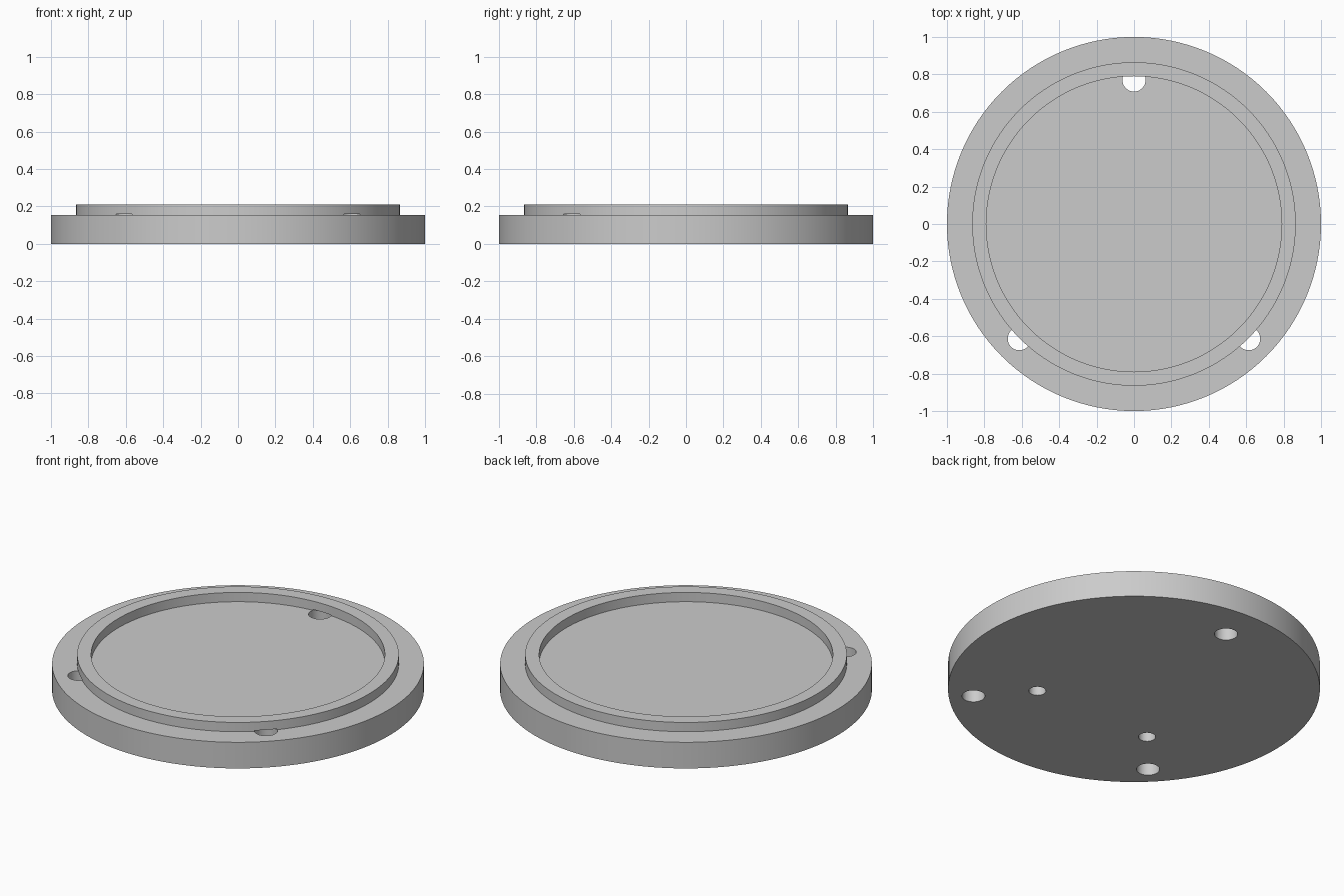
import bpy, bmesh, math

default = bpy.data.objects.get("Cube")
if default:
    bpy.data.objects.remove(default, do_unlink=True)

BASE_H, TOP_H = 0.155, 0.21
RIM_OUT, RIM_IN = 0.865, 0.79

grey = bpy.data.materials.new("light grey")
grey.use_nodes = True
colour = (0.6, 0.6, 0.6, 1)
grey.diffuse_color = colour
grey.node_tree.nodes["Principled BSDF"].inputs["Base Color"].default_value = colour


def lathe(name, profile, steps=128):
    """Turn an (r, z) profile around the z axis."""
    bm = bmesh.new()
    verts = [bm.verts.new((r, 0, z)) for r, z in profile]
    edges = [bm.edges.new(pair) for pair in zip(verts, verts[1:])]
    bmesh.ops.spin(bm, geom=verts + edges, cent=(0, 0, 0), axis=(0, 0, 1),
                   angle=math.tau, steps=steps, use_merge=False)
    bmesh.ops.remove_doubles(bm, verts=bm.verts, dist=0.0001)
    bmesh.ops.recalc_face_normals(bm, faces=bm.faces)
    mesh = bpy.data.meshes.new(name)
    bm.to_mesh(mesh)
    bm.free()
    obj = bpy.data.objects.new(name, mesh)
    bpy.context.collection.objects.link(obj)
    mesh.materials.append(grey)
    return obj


def drill(target, x, y, radius, top):
    """Cut a round hole upward from the underside."""
    low = -0.05
    bpy.ops.mesh.primitive_cylinder_add(vertices=48, radius=radius, depth=top - low,
                                        location=(x, y, (top + low) / 2))
    cutter = bpy.context.object
    cutter.name = "hole_cutter"
    cutter.data.materials.append(grey)
    mod = target.modifiers.new("hole", "BOOLEAN")
    mod.operation, mod.solver, mod.object = "DIFFERENCE", "EXACT", cutter
    bpy.context.view_layer.objects.active = target
    bpy.ops.object.modifier_apply(modifier=mod.name)
    bpy.data.objects.remove(cutter, do_unlink=True)


# Flanged disc with a raised rim around a flat recess
plate = lathe("flanged_plate", [
    (0, 0), (1, 0), (1, BASE_H), (RIM_OUT, BASE_H), (RIM_OUT, TOP_H),
    (RIM_IN, TOP_H), (RIM_IN, BASE_H), (0, BASE_H)])

# Through holes, partly roofed by the rim
drill(plate, 0, 0.77, 0.062, 0.16)
for side in (-1, 1):
    drill(plate, side * 0.613, -0.613, 0.062, 0.16)
    # Small blind holes in the underside
    drill(plate, side * 0.385, -0.35, 0.046, 0.1)

bpy.ops.object.select_all(action="DESELECT")
plate.select_set(True)
bpy.context.view_layer.objects.active = plate
bpy.ops.object.shade_smooth_by_angle(angle=math.radians(30))
